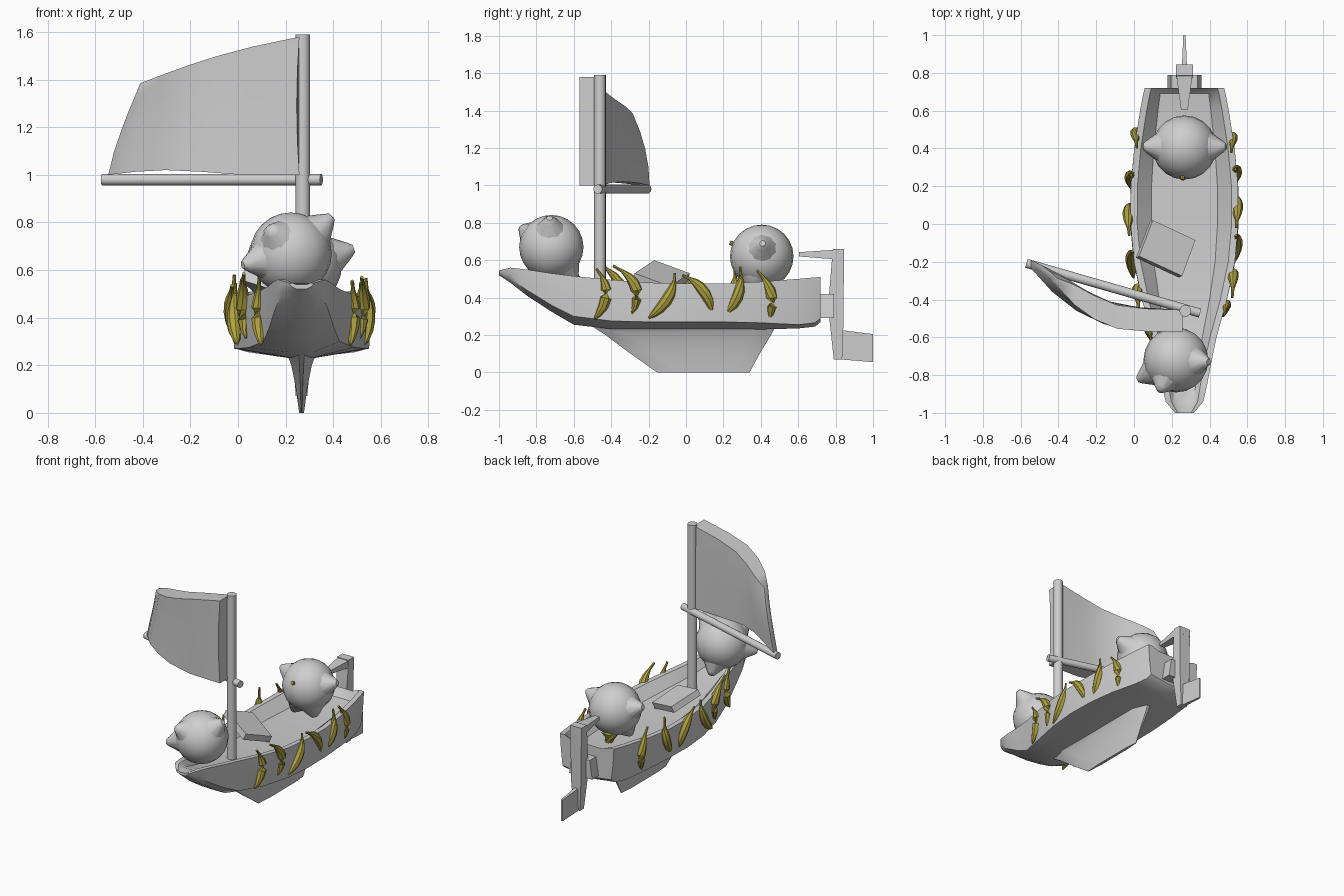
import bpy, bmesh, math
from mathutils import Vector, Matrix

if "Cube" in bpy.data.objects:
    bpy.data.objects.remove(bpy.data.objects["Cube"])

CX = 0.267  # centre line of the boat


def material(name, rgb):
    m = bpy.data.materials.new(name)
    m.diffuse_color = (*rgb, 1)
    m.use_nodes = True
    m.node_tree.nodes["Principled BSDF"].inputs["Base Color"].default_value = m.diffuse_color
    return m


GREY = material("grey", (0.62, 0.62, 0.62))
YELLOW = material("banana_yellow", (0.43, 0.36, 0.05))


def finish(name, bm, mat, angle=40):
    bmesh.ops.recalc_face_normals(bm, faces=bm.faces)
    me = bpy.data.meshes.new(name)
    bm.to_mesh(me)
    bm.free()
    me.materials.append(mat)
    me.shade_smooth()
    me.set_sharp_from_angle(angle=math.radians(angle))
    ob = bpy.data.objects.new(name, me)
    bpy.context.collection.objects.link(ob)
    return ob


def loft(name, rings, mat, angle=40):
    bm = bmesh.new()
    vs = [[bm.verts.new(p) for p in r] for r in rings]
    n = len(vs[0])
    for a, b in zip(vs, vs[1:]):
        for i in range(n):
            j = (i + 1) % n
            bm.faces.new((a[i], a[j], b[j], b[i]))
    bm.faces.new(vs[0])
    bm.faces.new(vs[-1])
    return finish(name, bm, mat, angle)


def tube(name, pts, tans, radii, mat, sides=8):
    rings = []
    for p, t, r in zip(pts, tans, radii):
        q = Vector(t).to_track_quat('Z', 'X')
        rings.append([Vector(p) + q @ Vector((r * math.cos(a), r * math.sin(a), 0))
                      for a in (2 * math.pi * k / sides for k in range(sides))])
    return loft(name, rings, mat)


def rod(name, a, b, r, mat, sides=16):
    d = Vector(b) - Vector(a)
    return tube(name, [a, b], [d, d], [r, r], mat, sides)


# Hull: y, half width, rim z, chine half width, chine z, bottom z, deck z
stations = [
    (-1.0, .05, .545, .04, .53, .52, .54), (-.94, .10, .56, .08, .50, .48, .545),
    (-.85, .12, .55, .11, .44, .41, .51), (-.72, .145, .53, .135, .36, .325, .47),
    (-.6, .17, .515, .16, .30, .255, .45), (-.4, .225, .495, .22, .275, .232, .43),
    (-.2, .267, .48, .265, .27, .23, .415), (0, .285, .475, .284, .27, .23, .41),
    (.2, .284, .475, .28, .27, .23, .41), (.4, .266, .485, .26, .265, .23, .41),
    (.6, .235, .50, .225, .255, .235, .42), (.69, .218, .508, .20, .265, .245, .43),
    (.72, .21, .51, .19, .29, .27, .49)]
rings = []
for y, w, zt, wc, zc, zb, zd in stations:
    t = min(.035, w * .3)
    half = [((w - t) * .7, zd), (w - t, zt), (w, zt), ((w + wc) / 2 + .003, (zt + zc) / 2),
            (wc, zc), (min(.05, wc * .5), zb)]
    rings.append([(CX + x, y, z) for x, z in half] + [(CX - x, y, z) for x, z in reversed(half)])
loft("hull", rings, GREY, 35)

# Keel fin
loft("keel", [[(CX + sx * hw, y, z) for sx, y in
               ((0.2, y0), (1, y0 + .12), (1, y1 - .1), (.2, y1), (-.2, y1), (-1, y1 - .1), (-1, y0 + .12), (-.2, y0))]
              for z, hw, y0, y1 in ((.245, .06, -.5, .475), (.2, .043, -.43, .455),
                                    (.11, .025, -.31, .40), (0, .01, -.155, .34))], GREY)


def slab(name, ends):
    """Loft of rectangles (y0, y1, z, half width), bottom to top."""
    return loft(name, [[(CX + s * h, y, z) for s, y in ((-1, y0), (1, y0), (1, y1), (-1, y1))]
                       for y0, y1, z, h in ends], GREY)


# Rudder post, bracket, tiller and blade
slab("rudder_post", [(.79, .835, .07, .025), (.765, .843, .30, .04), (.765, .843, .42, .04), (.785, .845, .66, .045)])
slab("rudder_bracket", [(.68, .79, .29, .09), (.70, .79, .42, .07)]).scale = (1, 1, 1)
loft("tiller", [[(CX + s * h, y, z) for s, z in ((-1, z0), (1, z0), (1, z1), (-1, z1))]
                for y, h, z0, z1 in ((.605, .018, .62, .643), (.79, .043, .605, .655), (.845, .04, .605, .66))], GREY)
loft("rudder_blade", [[(CX + s * h, y, z) for s, z in ((-1, z0), (1, z0), (1, z1), (-1, z1))]
                      for y, h, z0, z1 in ((.82, .014, .07, .227), (1.0, .006, .055, .205))], GREY)

# Mast and yard
rod("mast", (CX + .005, -.46, .40), (CX + .005, -.46, 1.59), .031, GREY)
rod("yard", (-.57, -.208, .98), (.35, -.472, .98), .024, GREY)

# Thick billowing sail: u, front y, back y along the width
cols = [(0, -.235, -.195), (.14, -.36, -.255), (.3, -.46, -.335), (.48, -.53, -.405),
        (.7, -.56, -.44), (1, -.57, -.455)]
rows = 5
rings = []
for u, yf, yb in cols:
    front, back = [], []
    for k in range(rows):
        v = k / (rows - 1)
        x0 = -.545 + .135 * v ** 1.25
        x = x0 + (.258 - x0) * u
        z0 = 1.0 + .02 * math.sin(math.pi * min(1, u * 1.6))
        z1 = 1.385 + .195 * u + .02 * math.sin(math.pi * u)
        z = z0 + (z1 - z0) * v
        dy = -.09 * v * v * (1 - u) ** 2
        front.append((x - .012 * math.sin(math.pi * v) * u, yf + dy, z))
        back.append((x, yb + dy, z))
    rings.append(front + back[::-1])
loft("sail", rings, GREY, 50)


# Round crew with stubby ears and feet
def round_crew(name, c, r, bumps):
    bm = bmesh.new()
    c = Vector(c)
    bmesh.ops.create_uvsphere(bm, u_segments=20, v_segments=12, radius=r, matrix=Matrix.Translation(c))
    for tip in bumps:
        d = Vector(tip) - c
        n = d.normalized()
        rot = n.to_track_quat('Z', 'Y').to_matrix().to_4x4()
        a = r * .8
        ln = d.length - a
        for lo, hi, r1, r2 in ((0, .8, .085, .032), (.8, 1, .032, .016)):
            m = Matrix.Translation(c + n * (a + ln * (lo + hi) / 2)) @ rot
            bmesh.ops.create_cone(bm, cap_ends=True, segments=10, radius1=r1, radius2=r2,
                                  depth=ln * (hi - lo), matrix=m)
    return finish(name, bm, GREY, 50)


round_crew("front_crew", (.222, -.72, .67), .172,
           [(.395, -.73, .825), (.135, -.885, .775), (.02, -.825, .62), (.22, -.59, .485)])
round_crew("rear_crew", (CX, .405, .62), .17,
           [(.047, .41, .69), (.487, .41, .69), (CX - .085, .35, .435), (CX + .085, .35, .435)])


# Bananas
def banana(name, s, m, t, k=1.0):
    s, m, t = Vector(s), Vector(m), Vector(t)
    c = 2 * m - (s + t) / 2
    us = (0, .14, .28, .42, .58, .75, .9, 1)
    rad = (.007, .009, .021, .029, .031, .027, .017, .005)
    pts = [(1 - u) ** 2 * s + 2 * u * (1 - u) * c + u * u * t for u in us]
    tans = [2 * (1 - u) * (c - s) + 2 * u * (t - c) for u in us]
    tube(name, pts, tans, [r * k for r in rad], YELLOW)


# stalk, middle and tip as (y, z), then x on the right side, and middle y and x on the left side
fenders = [
    ((-.48, .555), (-.425, .42), (-.49, .285), .485, -.56, .085),
    ((-.39, .57), (-.27, .46), (-.29, .315), .525, -.35, .02),
    ((-.06, .53), (-.095, .40), (-.20, .29), .545, -.18, -.015),
    ((-.02, .52), (.09, .44), (.14, .31), .547, .05, -.03),
    ((.29, .565), (.28, .42), (.21, .31), .542, .25, -.02),
    ((.38, .545), (.455, .42), (.44, .28), .52, .48, .01)]
for i, (s, m, t, xr, yl, xl) in enumerate(fenders, 1):
    banana(f"right_banana_{i}", (xr - .005, *s), (xr, *m), (xr - .012, *t))
    d = yl - m[0]
    banana(f"left_banana_{i}", (xl + .005, s[0] + d, s[1] + .015), (xl, yl, m[1]), (xl + .012, t[0] + d, t[1]))

# Large banana held by the rear crew, reaching through the deck
banana("large_banana", (.257, .235, .695), (.262, .46, .51), (.265, .45, .215), 1.7)

# Tilted crate lid on the deck
top = [Vector(p) for p in ((.027, -.17, .60), (.10, .02, .53), (.325, -.085, .46), (.255, -.275, .53))]
n = (top[1] - top[0]).cross(top[3] - top[0]).normalized()
n = n if n.z < 0 else -n
loft("tilted_lid", [top, [p + n * .045 for p in top]], GREY)
